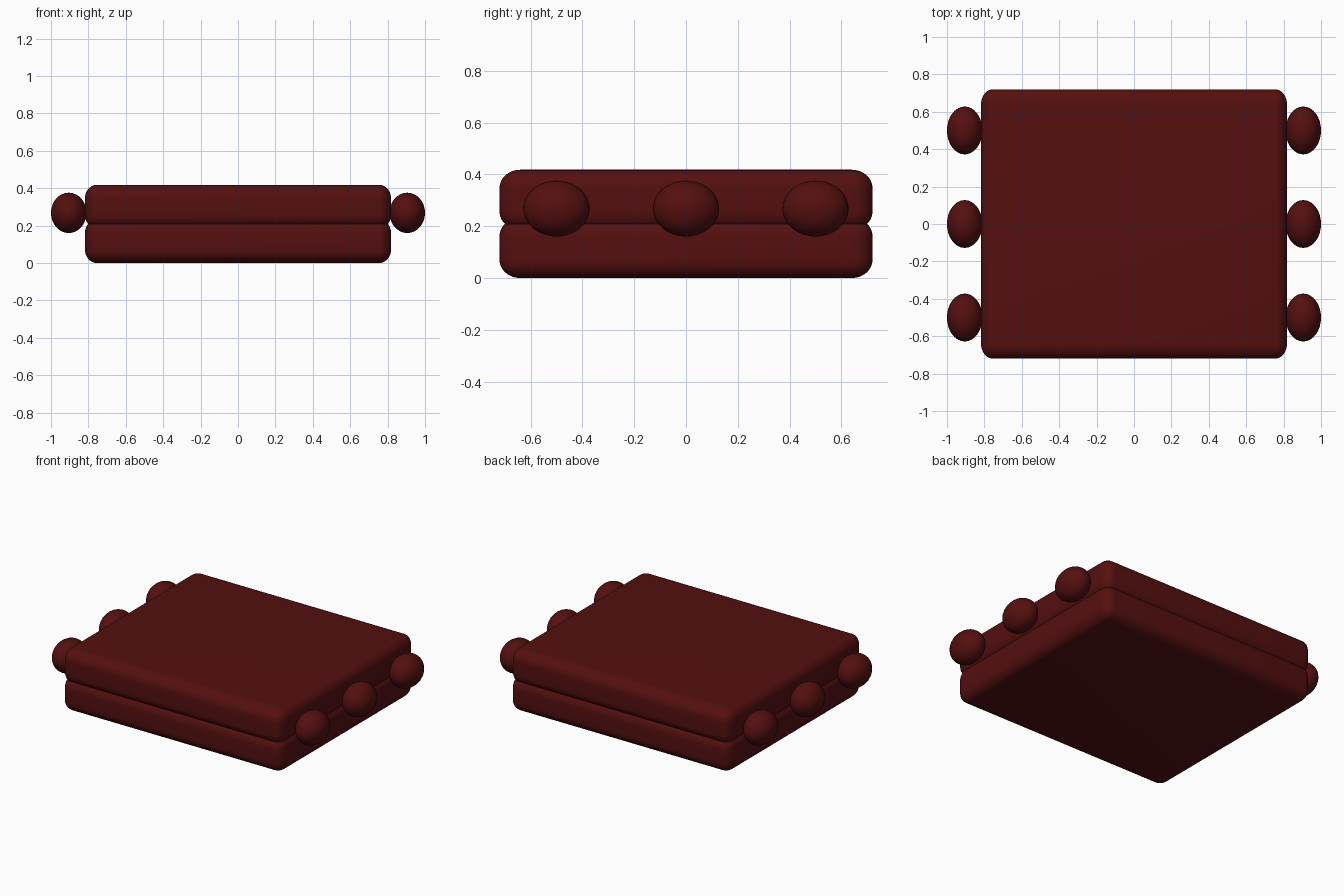
import bpy
import bmesh
from mathutils import Vector

cube = bpy.data.objects.get("Cube")
if cube:
    bpy.data.objects.remove(cube, do_unlink=True)

dark_red = bpy.data.materials.new("dark red")
dark_red.use_nodes = True
colour = (0.09, 0.005, 0.005, 1)
dark_red.diffuse_color = colour
dark_red.node_tree.nodes["Principled BSDF"].inputs["Base Color"].default_value = colour


def add_part(name, bm, location):
    mesh = bpy.data.meshes.new(name)
    for face in bm.faces:
        face.smooth = True
    bm.to_mesh(mesh)
    bm.free()
    mesh.materials.append(dark_red)
    part = bpy.data.objects.new(name, mesh)
    part.location = location
    bpy.context.collection.objects.link(part)
    return part


def rounded_slab(name, size, radii, z):
    """Box whose edges have a different rounding radius along each axis."""
    bm = bmesh.new()
    bmesh.ops.create_cube(bm, size=1)
    bmesh.ops.scale(bm, vec=Vector([s / r for s, r in zip(size, radii)]), verts=bm.verts)
    bmesh.ops.bevel(bm, geom=bm.edges[:], offset=1, segments=8, profile=0.5, affect='EDGES')
    bmesh.ops.scale(bm, vec=Vector(radii), verts=bm.verts)
    return add_part(name, bm, (0, 0, z))


def knob(name, location):
    bm = bmesh.new()
    bmesh.ops.create_uvsphere(bm, u_segments=32, v_segments=16, radius=1)
    bmesh.ops.scale(bm, vec=Vector((0.095, 0.128, 0.108)), verts=bm.verts)
    return add_part(name, bm, location)


# Two cushion-like slabs that sink slightly into each other
slab_size = (1.636, 1.44, 0.232)
slab_radii = (0.064, 0.08, 0.07)
rounded_slab("lower_slab", slab_size, slab_radii, 0.116)
rounded_slab("upper_slab", slab_size, slab_radii, 0.302)

# Three round knobs along each side
for side, x in (("left", 0.905), ("right", -0.905)):
    for place, y in (("front", -0.5), ("middle", 0), ("back", 0.5)):
        knob(f"{side}_{place}_knob", (x, y, 0.268))
